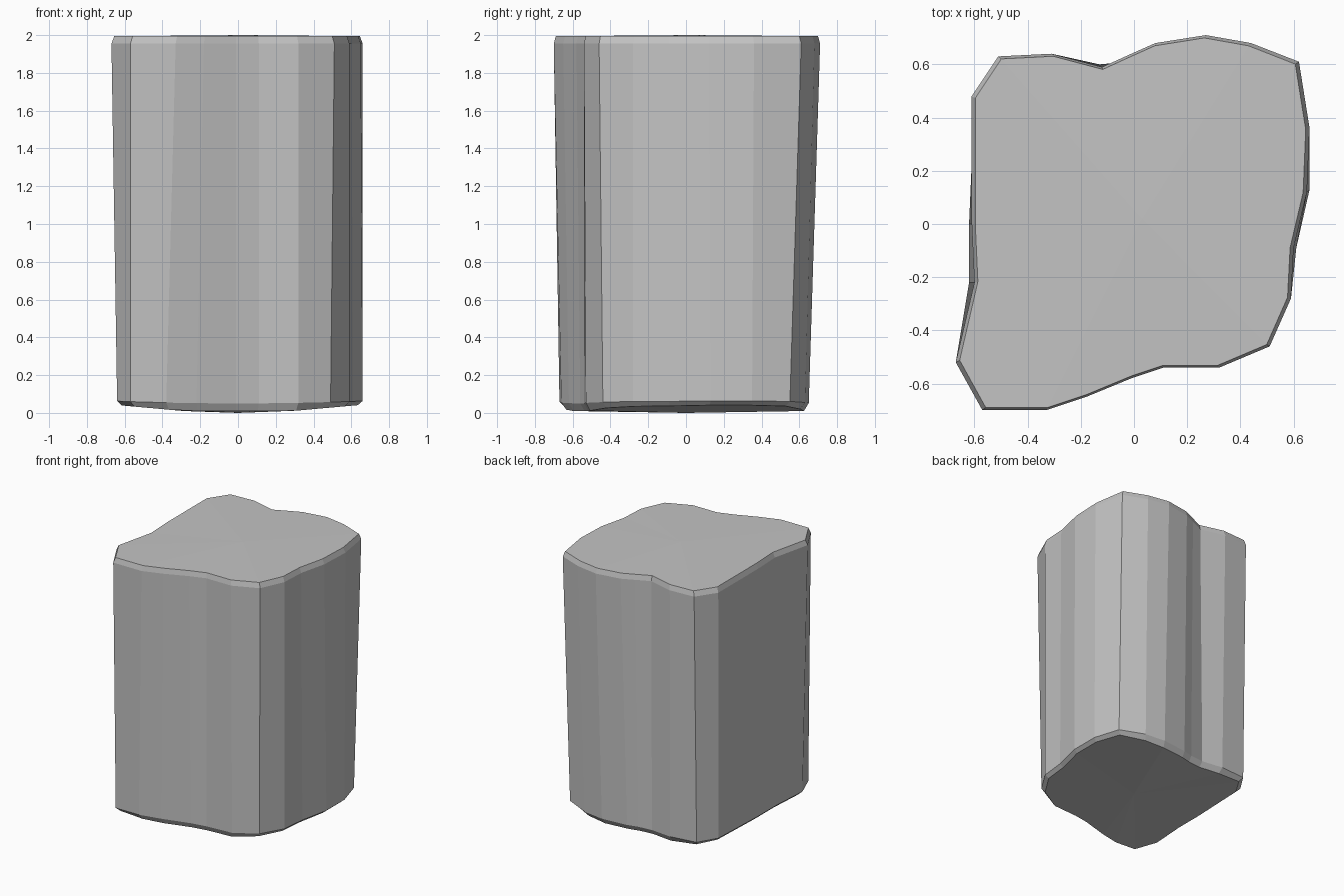
import bpy
import bmesh

# Remove the default cube
cube = bpy.data.objects.get("Cube")
if cube:
    bpy.data.objects.remove(cube, do_unlink=True)

# Plain grey stone
stone = bpy.data.materials.new("grey_stone")
stone.use_nodes = True
grey = (0.55, 0.55, 0.55, 1)
stone.diffuse_color = grey
stone.node_tree.nodes["Principled BSDF"].inputs["Base Color"].default_value = grey

# Outline, anticlockwise from the front left corner:
# upper x and y, then lower x and y
outline = [
    (-0.67, -0.52, -0.64, -0.50),
    (-0.57, -0.70, -0.57, -0.67),
    (-0.33, -0.70, -0.38, -0.66),
    (-0.18, -0.65, -0.22, -0.62),
    (-0.01, -0.58, -0.01, -0.56),
    (0.11, -0.54, 0.11, -0.54),
    (0.32, -0.54, 0.32, -0.53),
    (0.51, -0.46, 0.49, -0.44),
    (0.59, -0.28, 0.59, -0.28),
    (0.60, -0.09, 0.61, -0.09),
    (0.65, 0.12, 0.66, 0.13),
    (0.66, 0.36, 0.66, 0.35),
    (0.62, 0.61, 0.60, 0.55),
    (0.44, 0.68, 0.42, 0.63),
    (0.27, 0.71, 0.26, 0.65),
    (0.08, 0.68, 0.06, 0.63),
    (-0.01, 0.64, -0.02, 0.61),
    (-0.12, 0.59, -0.13, 0.60),
    (-0.31, 0.64, -0.30, 0.62),
    (-0.51, 0.63, -0.51, 0.60),
    (-0.61, 0.48, -0.60, 0.46),
    (-0.61, 0.00, -0.62, 0.00),
    (-0.60, -0.22, -0.62, -0.22),
]

bm = bmesh.new()


def ring(points):
    return [bm.verts.new(p) for p in points]


def bridge(low, high):
    for i in range(len(low)):
        j = (i + 1) % len(low)
        bm.faces.new((low[i], low[j], high[j], high[i]))


def fan(rim, centre):
    middle = bm.verts.new(centre)
    for a, b in zip(rim, rim[1:] + rim[:1]):
        bm.faces.new((a, b, middle))


# Worn lower rim, tapered wall, bevelled upper rim
base_rim = ring((0.96 * x, 0.96 * y, 0.01 + 0.03 * max(0, abs(x) - 0.3) / 0.35)
                for _, _, x, y in outline)
lower_rim = ring((x, y, 0.05 + 0.03 * x * x) for _, _, x, y in outline)
upper_rim = ring((x, y, 1.955) for x, y, _, _ in outline)
top_rim = ring((0.978 * x, 0.985 * y, 1.994) for x, y, _, _ in outline)
rings = [base_rim, lower_rim, upper_rim, top_rim]
for low, high in zip(rings, rings[1:]):
    bridge(low, high)

# Slightly crowned ends
fan(top_rim, (0.03, 0.02, 2.0))
fan(base_rim[::-1], (0, 0, 0.0))

bmesh.ops.recalc_face_normals(bm, faces=bm.faces)
mesh = bpy.data.meshes.new("stone_block")
bm.to_mesh(mesh)
bm.free()
mesh.materials.append(stone)
block = bpy.data.objects.new("stone_block", mesh)
bpy.context.collection.objects.link(block)
